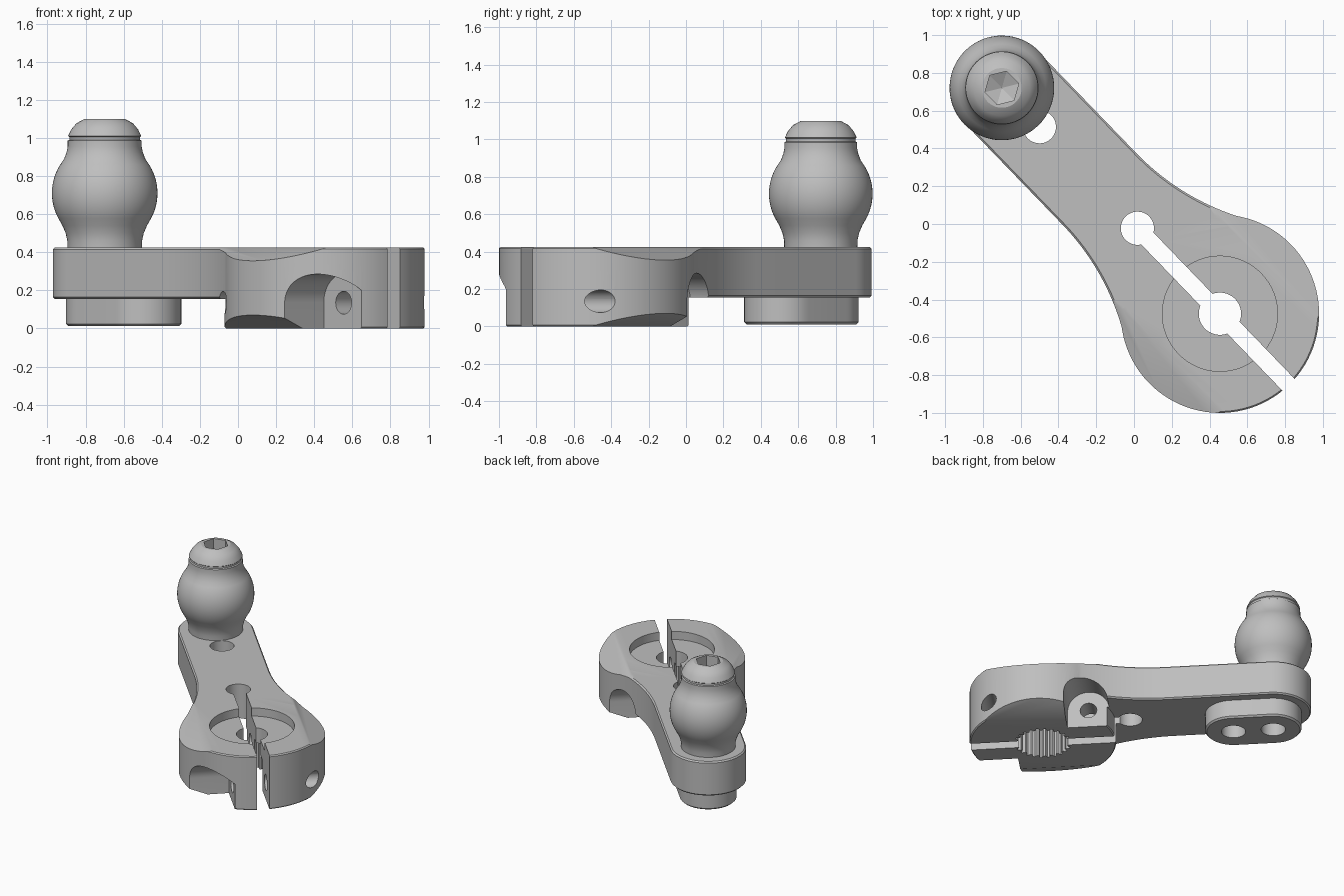
import bpy, bmesh
from math import cos, sin, pi, sqrt, atan2, radians
from mathutils import Matrix, Vector

cube = bpy.data.objects.get("Cube")
if cube:
    bpy.data.objects.remove(cube, do_unlink=True)

metal = bpy.data.materials.new("grey metal")
metal.use_nodes = True
metal.diffuse_color = (0.52, 0.52, 0.52, 1)
metal.node_tree.nodes["Principled BSDF"].inputs["Base Color"].default_value = (0.52, 0.52, 0.52, 1)

# Parts are modelled with the arm along x and the clamp at the origin
PLACE = Matrix.Translation((0.455, -0.475, 0)) @ Matrix.Rotation(radians(134), 4, 'Z')
ALONG_Y = Matrix(((1, 0, 0, 0), (0, 0, 1, 0), (0, 1, 0, 0), (0, 0, 0, 1)))
ALONG_X = Matrix(((0, 0, 1, 0), (1, 0, 0, 0), (0, 1, 0, 0), (0, 0, 0, 1)))
TOP, STEP = 0.425, 0.155
CLAMP_R, ARM_W, BALL_U, HOLE_U = 0.525, 0.272, 1.662, 1.375
BOLT_U, BOLT_Z = 0.35, 0.135


def arc(cx, cy, r, a0, a1, n):
    return [(cx + r * cos(a0 + (a1 - a0) * i / n), cy + r * sin(a0 + (a1 - a0) * i / n))
            for i in range(n + 1)]


def circle(cx, cy, r, n=48):
    return arc(cx, cy, r, 0, 2 * pi, n)[:-1]


def make_object(name, bm):
    bmesh.ops.recalc_face_normals(bm, faces=bm.faces)
    mesh = bpy.data.meshes.new(name)
    bm.to_mesh(mesh)
    bm.free()
    mesh.materials.append(metal)
    obj = bpy.data.objects.new(name, mesh)
    bpy.context.collection.objects.link(obj)
    return obj


def prism(name, pts, z0, z1, bevel=0, matrix=None):
    bm = bmesh.new()
    face = bm.faces.new([bm.verts.new((x, y, z0)) for x, y in pts])
    ext = bmesh.ops.extrude_face_region(bm, geom=[face])
    bmesh.ops.translate(bm, vec=(0, 0, z1 - z0),
                        verts=[g for g in ext["geom"] if isinstance(g, bmesh.types.BMVert)])
    if bevel:
        rims = [e for e in bm.edges if abs(e.verts[0].co.z - e.verts[1].co.z) < 1e-5]
        bmesh.ops.recalc_face_normals(bm, faces=bm.faces)
        bmesh.ops.bevel(bm, geom=rims, offset=bevel, segments=1, affect='EDGES', profile=0.5)
    if matrix:
        bmesh.ops.transform(bm, matrix=matrix, verts=bm.verts)
    return make_object(name, bm)


def combine(target, tool, operation='DIFFERENCE'):
    tool.hide_render = True
    mod = target.modifiers.new("combine", 'BOOLEAN')
    mod.operation, mod.solver, mod.object = operation, 'EXACT', tool
    bpy.context.view_layer.objects.active = target
    bpy.ops.object.modifier_apply(modifier=mod.name)
    bpy.data.objects.remove(tool, do_unlink=True)


def finish(obj, angle):
    obj.data.transform(PLACE)
    bpy.ops.object.select_all(action='DESELECT')
    obj.select_set(True)
    bpy.context.view_layer.objects.active = obj
    bpy.ops.object.shade_smooth_by_angle(angle=radians(angle))


# Clamp disc and tapering arm, whose flare is a concave arc touching the disc
arm = prism("clamp_arm", circle(0, 0, CLAMP_R, 96), 0, TOP, 0.008)
flare_r, touch_r = 1.3, CLAMP_R - 0.004
flare_u = sqrt((flare_r + touch_r) ** 2 - (ARM_W + flare_r) ** 2)
touch = atan2(-(ARM_W + flare_r), -flare_u)
flare = arc(flare_u, ARM_W + flare_r, flare_r, touch, -pi / 2, 20)
outline = [(0.1, -0.38)] + [(x, -y) for x, y in flare]
outline += arc(BALL_U, 0, ARM_W, -pi / 2, pi / 2, 32)
outline += flare[::-1] + [(0.1, 0.38)]
combine(arm, prism("arm_blank", outline, STEP, TOP, 0.01), 'UNION')

# Long rounded boss under the ball end
boss = arc(BALL_U, 0, 0.203, -pi / 2, pi / 2, 24) + arc(HOLE_U, 0, 0.203, pi / 2, 1.5 * pi, 24)
combine(arm, prism("boss", boss, 0.012, STEP + 0.08, 0.012), 'UNION')

# Sloping flats on both sides of the clamp, above and below
for side in (-1, 1):
    for flat, sign in ((TOP, 1), (0, -1)):
        slope = [(0.354, 0), (0.7, -0.142), (0.7, 0.2), (0.354, 0.2)]
        pts = [(side * x, flat + sign * y) for x, y in slope]
        combine(arm, prism("flat_cutter", pts, -0.8, 0.8, 0, ALONG_X))

# Round recess, centre hole and toothed bore
combine(arm, prism("recess_cutter", circle(0, 0, 0.305, 64), 0.36, 0.6))
combine(arm, prism("centre_cutter", circle(0, 0, 0.112), 0.1, 0.5))
teeth = []
for i in range(24):
    for step, r in ((0, 0.182), (0.3, 0.182), (0.5, 0.205), (0.8, 0.205)):
        a = 2 * pi * (i + step) / 24
        teeth.append((r * cos(a), r * sin(a)))
combine(arm, prism("bore_cutter", teeth, -0.1, 0.24))

# Clamping slot with its relief hole
slot = [(-0.9, -0.045), (0.629, -0.045), (0.629, 0.045), (-0.9, 0.045)]
combine(arm, prism("slot_cutter", slot, -0.1, 0.6))
combine(arm, prism("relief_cutter", circle(0.629, 0, 0.088), -0.1, 0.6))

# Two opposed clamp bolts, each with an arched head pocket
for side in (-1, 1):
    u = side * BOLT_U
    combine(arm, prism("bolt_cutter", circle(u, BOLT_Z, 0.06, 32), -0.8, 0.8, 0, ALONG_Y))
    pocket = arc(u, BOLT_Z, 0.15, 0, pi, 32) + [(u - 0.15, -0.1), (u + 0.15, -0.1)]
    ends = sorted((-side * 0.2, -side * 0.8))
    combine(arm, prism("pocket_cutter", pocket, ends[0], ends[1], 0, ALONG_Y))

# Mounting holes through the boss
combine(arm, prism("mount_cutter", circle(HOLE_U, 0, 0.087), -0.1, 0.6))
combine(arm, prism("stud_hole_cutter", circle(BALL_U, 0, 0.087), -0.1, 0.36))
finish(arm, 28)

# Ball stud: neck, ball, collar and domed cap turned from one profile
profile = [(0, 0.41), (0.195, 0.41), (0.196, 0.46), (0.205, 0.5), (0.222, 0.54)]
profile += arc(0, 0.71, 0.277, -0.5, 0.58, 20)
profile += [(0.213, 0.89), (0.2, 0.925), (0.194, 0.955), (0.194, 0.985), (0.186, 0.99),
            (0.186, 1.005), (0.192, 1.01), (0.175, 1.045), (0.148, 1.077), (0.105, 1.1), (0, 1.1)]
bm = bmesh.new()
verts = [bm.verts.new((r, 0, z)) for r, z in profile]
edges = [bm.edges.new(pair) for pair in zip(verts, verts[1:])]
bmesh.ops.spin(bm, geom=verts + edges, cent=(0, 0, 0), axis=(0, 0, 1), angle=2 * pi, steps=64)
bmesh.ops.remove_doubles(bm, verts=bm.verts, dist=1e-4)
bmesh.ops.translate(bm, vec=(BALL_U, 0, 0), verts=bm.verts)
stud = make_object("ball_stud", bm)

# Hexagonal key socket with a drilled point
bm = bmesh.new()
hexagon = circle(BALL_U, 0, 0.092, 6)
rings = [[bm.verts.new((x, y, z)) for x, y in hexagon] for z in (1.0, 1.2)]
tip = bm.verts.new((BALL_U, 0, 0.96))
for i in range(6):
    j = (i + 1) % 6
    bm.faces.new((rings[0][i], rings[0][j], rings[1][j], rings[1][i]))
    bm.faces.new((tip, rings[0][j], rings[0][i]))
bm.faces.new(rings[1])
combine(stud, make_object("socket_cutter", bm))
finish(stud, 25)
